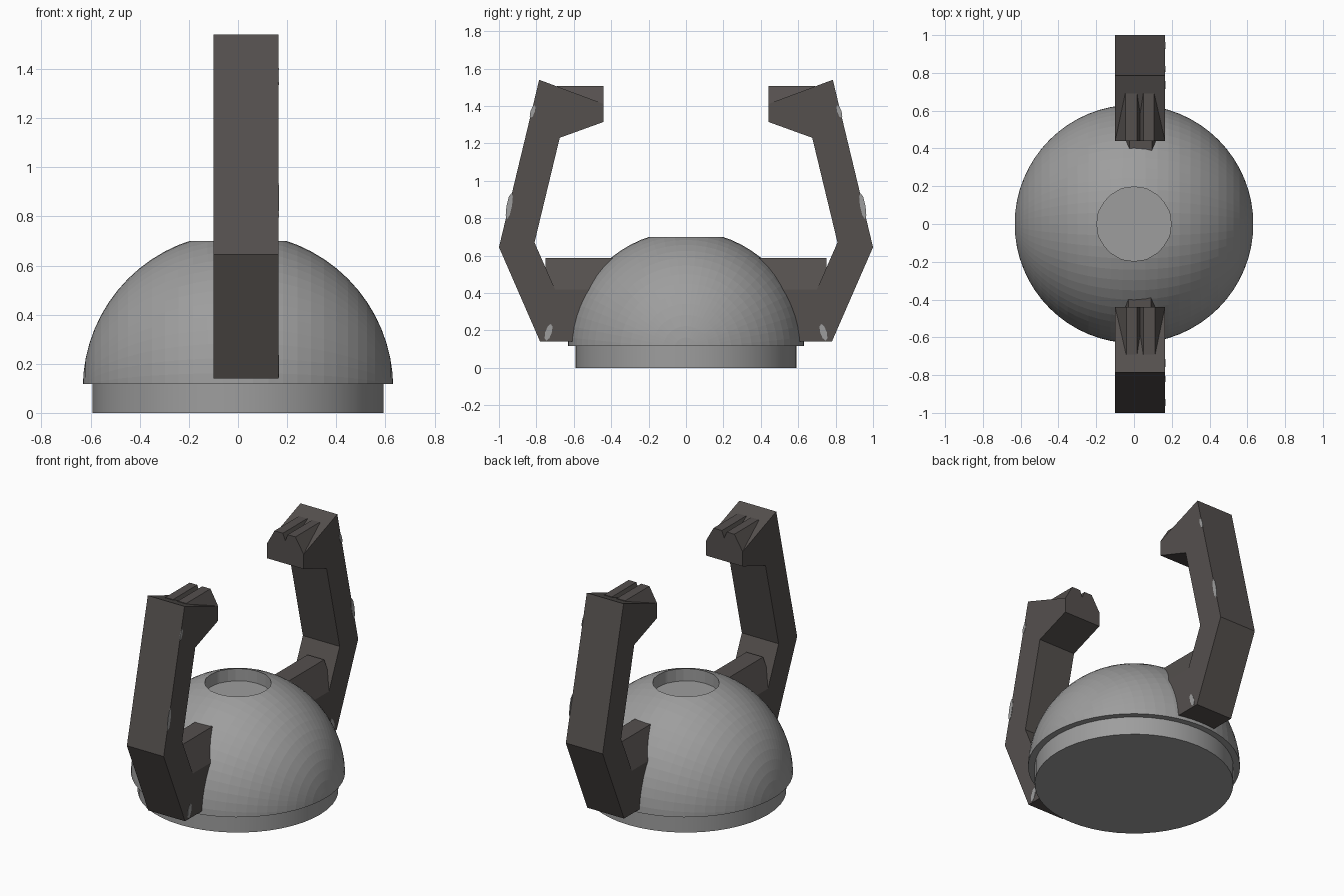
import bpy, bmesh, math
from mathutils import Matrix, Vector

if "Cube" in bpy.data.objects:
    bpy.data.objects.remove(bpy.data.objects["Cube"])


def material(name, rgb):
    m = bpy.data.materials.new(name)
    m.diffuse_color = (*rgb, 1)
    m.use_nodes = True
    m.node_tree.nodes["Principled BSDF"].inputs["Base Color"].default_value = m.diffuse_color
    return m


GREY = material("stone grey", (0.34, 0.34, 0.34))
DARK = material("warm charcoal", (0.090, 0.080, 0.076))
X0, X1 = -0.10, 0.165          # arm width, slightly off centre
XM = (X0 + X1) / 2


def finish(name, bm, mat):
    bmesh.ops.recalc_face_normals(bm, faces=bm.faces)
    me = bpy.data.meshes.new(name)
    bm.to_mesh(me)
    bm.free()
    ob = bpy.data.objects.new(name, me)
    bpy.context.collection.objects.link(ob)
    me.materials.append(mat)
    return ob


def prism(name, pts, offset, mat, side):
    """Extrude a closed 3D outline by offset; side -1 turns it half round to the front."""
    bm = bmesh.new()
    face = bm.faces.new([bm.verts.new(p) for p in pts])
    res = bmesh.ops.extrude_face_region(bm, geom=[face], use_keep_orig=True)
    bmesh.ops.translate(bm, vec=Vector(offset),
                        verts=[v for v in res["geom"] if isinstance(v, bmesh.types.BMVert)])
    if side < 0:
        turn = Matrix.Translation((XM, 0, 0)) @ Matrix.Rotation(math.pi, 4, 'Z') @ Matrix.Translation((-XM, 0, 0))
        bmesh.ops.transform(bm, matrix=turn, verts=bm.verts)
    return finish(name, bm, mat)


# Base disc
bm = bmesh.new()
bmesh.ops.create_cone(bm, cap_ends=True, segments=48, radius1=0.592, radius2=0.592, depth=0.13,
                      matrix=Matrix.Translation((0, 0, 0.065)))
base = finish("base", bm, GREY)
base.data.polygons.foreach_set("use_smooth", [abs(p.normal.z) < 0.5 for p in base.data.polygons])
for e in base.data.edges:
    za, zb = (base.data.vertices[i].co.z for i in e.vertices)
    e.use_edge_sharp = abs(za - zb) < 0.01

# Dome: sphere with its poles along x, cut flat below and above
bm = bmesh.new()
bmesh.ops.create_uvsphere(bm, u_segments=64, v_segments=32, radius=0.632,
                          matrix=Matrix.Translation((0, 0, 0.10)) @ Matrix.Rotation(math.pi / 2, 4, 'Y'))
for z, n in ((0.118, -1), (0.70, 1)):
    bmesh.ops.bisect_plane(bm, geom=bm.verts[:] + bm.edges[:] + bm.faces[:], dist=1e-5,
                           plane_co=(0, 0, z), plane_no=(0, 0, n), clear_outer=True)
rim = [e for e in bm.edges if e.is_boundary]
low = [e for e in rim if e.verts[0].co.z < 0.3]
top = [e for e in rim if e.verts[0].co.z > 0.3]
bmesh.ops.contextual_create(bm, geom=low)
# Round socket sunk into the top
res = bmesh.ops.extrude_edge_only(bm, edges=top)
bmesh.ops.translate(bm, vec=(0, 0, -0.08),
                    verts=[v for v in res["geom"] if isinstance(v, bmesh.types.BMVert)])
bmesh.ops.contextual_create(bm, geom=[e for e in res["geom"] if isinstance(e, bmesh.types.BMEdge)])
finish("dome", bm, GREY)

# Side outline of the bent arm (y, z)
ARM = [(0.30, 0.14), (0.78, 0.14), (1.00, 0.645), (0.785, 1.54), (0.49, 1.43), (0.44, 1.41),
       (0.44, 1.315), (0.675, 1.23), (0.81, 0.67), (0.70, 0.42), (0.30, 0.42)]
# Chamfered cross-sections (x, z) of the shoulder top and the two-fingered hand top
SHOULDER = [(X0, 0.30), (X0, 0.42), (-0.025, 0.588), (0.095, 0.588), (X1, 0.42), (X1, 0.30)]
HAND = [(X0, 1.36), (X0, 1.41), (-0.045, 1.508), (0.015, 1.508), (XM, 1.465),
        (0.05, 1.508), (0.105, 1.508), (X1, 1.41), (X1, 1.36)]
# Worn spots near the arm edges: centre y, z, half width, half height, lean
SPOTS = [(0.82, 1.37, 0.012, 0.035, -0.01), (0.945, 0.865, 0.015, 0.07, -0.012),
         (0.735, 0.19, 0.018, 0.045, -0.012)]

for side, tag in ((1, "back"), (-1, "front")):
    prism(tag + "_arm", [(X0, y, z) for y, z in ARM], (X1 - X0, 0, 0), DARK, side)
    prism(tag + "_shoulder", [(x, 0.30, z) for x, z in SHOULDER], (0, 0.45, 0), DARK, side)
    prism(tag + "_hand", [(x, 0.44, z) for x, z in HAND], (0, 0.25, 0), DARK, side)
    # Spots all lie on the +x face, so the turned arm takes them on its x0 side
    face = X1 if side > 0 else X0
    for i, (y, z, w, h, k) in enumerate(SPOTS):
        ring = [(face - 0.002, y + w * math.cos(a) + k * math.sin(a), z + h * math.sin(a))
                for a in (j * math.pi / 4 for j in range(8))]
        prism(f"{tag}_worn_spot_{i + 1}", ring, (0.004, 0, 0), GREY, side)
